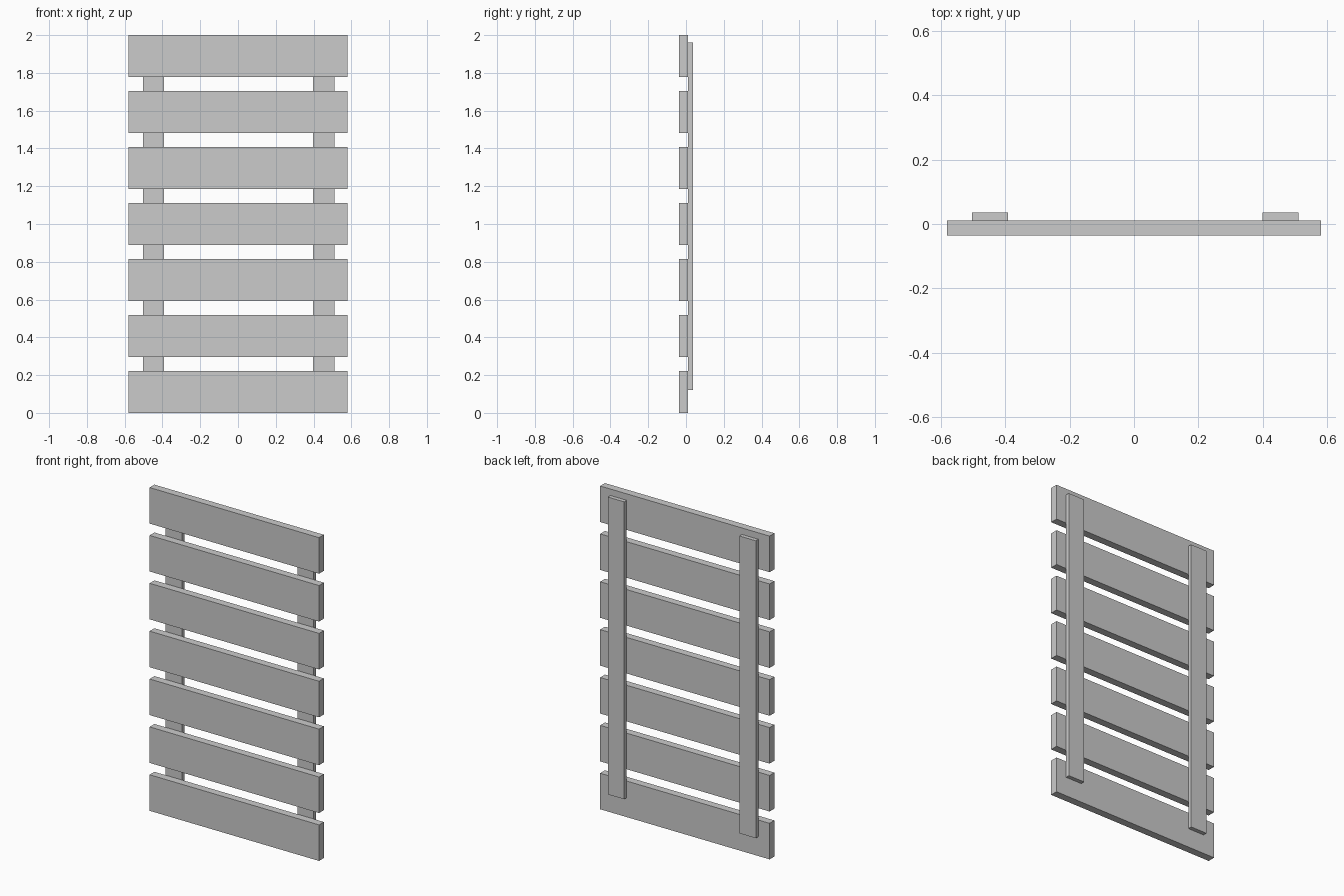
import bpy

if "Cube" in bpy.data.objects:
    bpy.data.objects.remove(bpy.data.objects["Cube"])


def box(name, lo, hi):
    """Axis-aligned box between two opposite corners."""
    bpy.ops.mesh.primitive_cube_add(size=1, location=[(a + b) / 2 for a, b in zip(lo, hi)])
    ob = bpy.context.object
    ob.name = name
    ob.scale = [b - a for a, b in zip(lo, hi)]
    bpy.ops.object.transform_apply(location=False, rotation=False, scale=True)
    return ob


COUNT = 7
SLAT_H = 0.223
PITCH = (2 - SLAT_H) / (COUNT - 1)
FRONT, JOINT, BACK = -0.036, 0.011, 0.036

# Horizontal slats, evenly spaced up the panel
for i in range(COUNT):
    z = i * PITCH
    box(f"slat_{i + 1}", (-0.58, FRONT, z), (0.58, JOINT, z + SLAT_H))

# Two upright battens fixed to the back of the slats
for name, x in (("batten_left", -0.503), ("batten_right", 0.398)):
    box(name, (x, JOINT, 0.12), (x + 0.112, BACK, 1.96))
